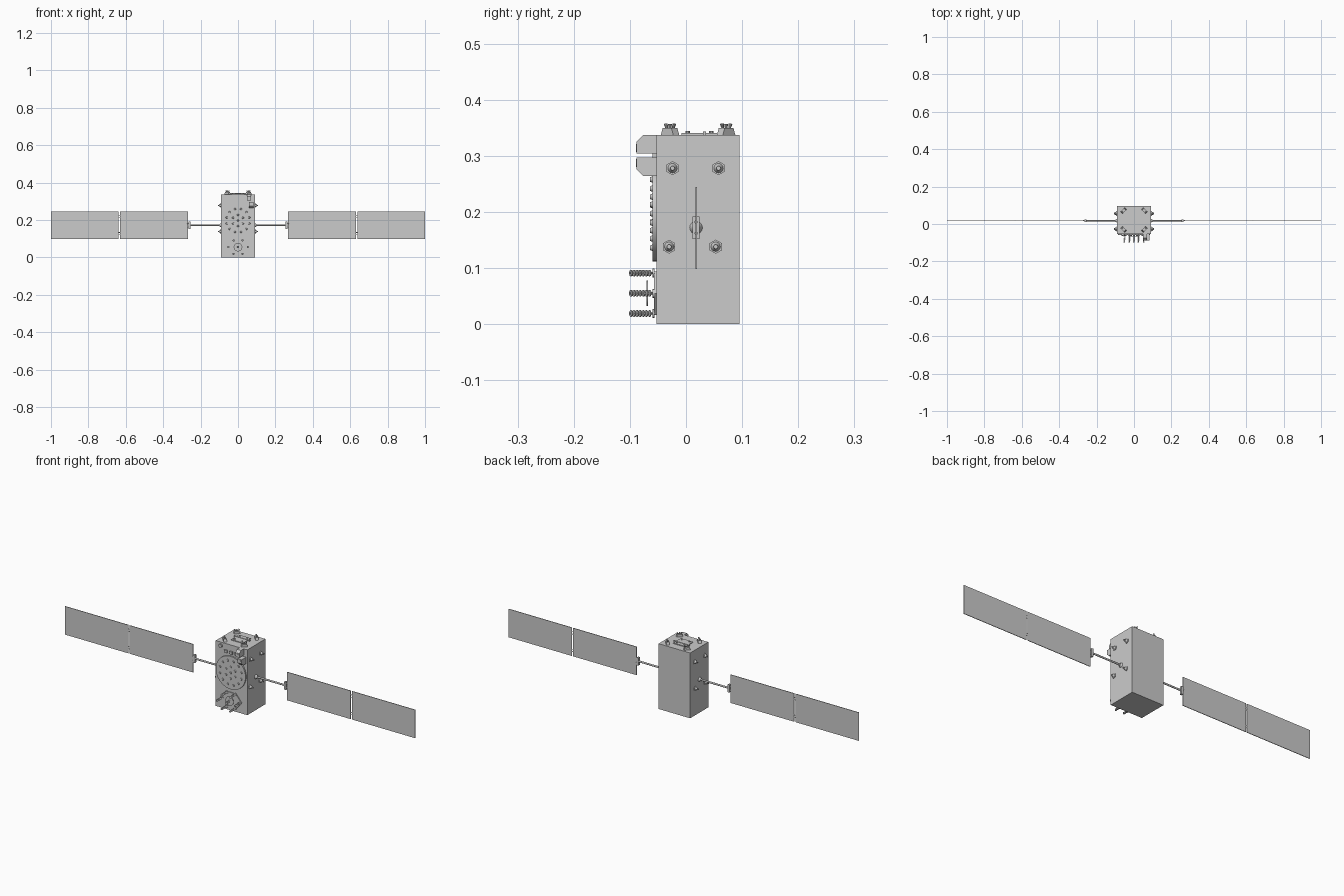
import bpy
from math import pi, cos, sin, radians
from mathutils import Vector

if "Cube" in bpy.data.objects:
    bpy.data.objects.remove(bpy.data.objects["Cube"])


def box(name, lo, hi):
    bpy.ops.mesh.primitive_cube_add(size=1, location=[(a + b) / 2 for a, b in zip(lo, hi)])
    o = bpy.context.object
    o.name = name
    o.scale = [b - a for a, b in zip(lo, hi)]
    return o


def cone(name, a, b, r1, r2=None, n=16):
    """Cylinder or cone frustum from point a to point b."""
    a, b = Vector(a), Vector(b)
    d = b - a
    bpy.ops.mesh.primitive_cone_add(vertices=n, radius1=r1, radius2=r1 if r2 is None else r2,
                                    depth=d.length, location=(a + b) / 2)
    o = bpy.context.object
    o.name = name
    o.rotation_euler = d.to_track_quat('Z', 'Y').to_euler()
    if n > 8:
        bpy.ops.object.shade_smooth_by_angle()
    return o


def prism(name, pts, u, v, w, w0, w1):
    """Extrude a 2D profile (along axes u, v) from w0 to w1 along axis w."""
    verts = []
    for t in (w0, w1):
        for p in pts:
            c = [0, 0, 0]
            c[u], c[v], c[w] = p[0], p[1], t
            verts.append(c)
    n = len(pts)
    faces = [list(range(n))[::-1], list(range(n, 2 * n))]
    faces += [[i, (i + 1) % n, n + (i + 1) % n, n + i] for i in range(n)]
    me = bpy.data.meshes.new(name)
    me.from_pydata(verts, [], faces)
    o = bpy.data.objects.new(name, me)
    bpy.context.collection.objects.link(o)
    bpy.context.view_layer.objects.active = o
    o.select_set(True)
    bpy.ops.object.mode_set(mode='EDIT')
    bpy.ops.mesh.select_all(action='SELECT')
    bpy.ops.mesh.normals_make_consistent(inside=False)
    bpy.ops.object.mode_set(mode='OBJECT')
    o.select_set(False)
    return o


F = -0.053      # front face
T = 0.337       # top face
PY, PZ = 0.018, 0.172  # solar wing axis

# Main body
box("body", (-0.09, F, 0), (0.09, 0.095, T))

# Solar wings and side thrusters, both sides
for s in (-1, 1):
    def X(x):
        return s * x
    cone("wing_root", (X(0.089), PY, PZ), (X(0.099), PY, PZ), 0.012, 0.006)
    cone("wing_boom", (X(0.09), PY, PZ), (X(0.258), PY, PZ), 0.0045, n=12)
    box("wing_bracket", (min(X(.255), X(.265)), PY - .006, PZ - .02),
        (max(X(.255), X(.265)), PY + .006, PZ + .02))
    for dz in (-0.01, 0.01):
        cone("wing_hinge", (X(0.262), PY, PZ + dz), (X(0.272), PY, PZ + dz), 0.003, n=8)
        for h in (-0.045, 0.045):
            cone("panel_hinge", (X(0.63), PY, PZ + dz * .6 + h), (X(0.64), PY, PZ + dz * .6 + h), 0.0015, n=8)
    for a, b in ((0.268, 0.631), (0.638, 1.0)):
        box("solar_panel", (min(X(a), X(b)), PY - .0015, 0.098), (max(X(a), X(b)), PY + .0015, 0.244))
    for y, z in ((-.024, .278), (.058, .278), (-.03, .138), (.053, .138)):
        cone("thruster_flange", (X(.089), y, z), (X(.093), y, z), 0.0125, n=6)
        cone("thruster_housing", (X(.093), y, z), (X(.102), y, z), 0.0085, 0.004, n=12)
        cone("thruster_nozzle", (X(.102), y, z), (X(.108), y, z), 0.002, 0.004, n=12)

# Round antenna panel with knobs
C = 0.197
cone("antenna_disc", (0, F + .001, C), (0, F - .007, C), 0.085, n=48)
for ring, n in ((0.03, 6), (0.063, 12)):
    for i in range(n):
        a = 2 * pi * (i + .5) / n
        x, z = ring * cos(a), C + ring * sin(a)
        cone("antenna_knob", (x, F - .006, z), (x, F - .011, z), 0.006, 0.004, n=12)
cone("antenna_knob", (0, F - .006, C), (0, F - .011, C), 0.006, 0.004, n=12)

# Helical antenna cluster on a hexagonal plate
HZ = 0.055
spots = [(.024, .036), (-.024, .036), (-.052, 0), (-.024, -.036), (.024, -.036), (.052, 0)]
prism("helix_plate", [(x * 1.15, HZ + z * 1.08) for x, z in spots], 0, 2, 1, F + .001, F - .004)
for x, z in spots + [(0, 0)]:
    z += HZ
    cone("helix_base", (x, F - .003, z), (x, F - .007, z), 0.008, n=12)
    cone("helix_stem", (x, F - .005, z), (x, -0.1, z), 0.002, n=8)
    for i in range(7):
        y = -0.064 - i * 0.0055
        cone("helix_turn", (x, y, z), (x + .001, y - .002, z), 0.0058, n=10)
cone("helix_reflector", (0, -.068, HZ), (0, -.07, HZ), 0.023, n=24)

# Sensor hoods at the top of the front face
up = [(F, T), (-.076, T), (-.088, .325), (-.088, .304), (F, .304)]
low = [(y, .601 - z) for y, z in up]
prism("sensor_hood_upper", up, 1, 2, 0, 0.047, 0.07)
prism("sensor_hood_lower", low, 1, 2, 0, 0.06, 0.083)
cone("sensor_lens", (.0585, -.08, .314), (.0585, -.0895, .314), 0.007)
cone("sensor_lens", (.0715, -.08, .287), (.0715, -.0895, .287), 0.007)
cone("sun_sensor", (-.06, F + .001, .32), (-.06, F - .008, .32), 0.009)
for x in (-.03, 0, .03):
    box("sensor_box", (x - .008, F - .007, .292), (x + .008, F + .001, .306))

# Top deck plate and fittings
box("deck_plate", (-.035, -.008, T - .001), (.035, .055, T + .004))
box("deck_rail", (-.045, .03, T), (.045, .036, T + .006))
for x in (-.022, .022):
    for y in (.003, .045):
        cone("deck_stud", (x, y, T), (x, y, T + .007), 0.004, n=10)

# Angled thruster blocks at the top corners
for sx in (-1, 1):
    for sy in (-1, 1):
        cx, cy = sx * .056, .0215 + sy * .05
        ang = radians(-45 * sx * sy)
        o = prism("deck_thruster_block", [(-.016, 0), (.016, 0), (.011, .013), (-.011, .013)],
                  0, 2, 1, -.0075, .0075)
        o.location = (cx, cy, T - .0005)
        o.rotation_euler.z = ang
        for t in (-.008, 0, .008):
            x, y = cx + t * cos(ang), cy + t * sin(ang)
            lean = t * .35
            cone("deck_thruster_nozzle", (x, y, T + .011),
                 (x + lean * cos(ang), y + lean * sin(ang), T + .02), 0.002, 0.0036, n=10)
